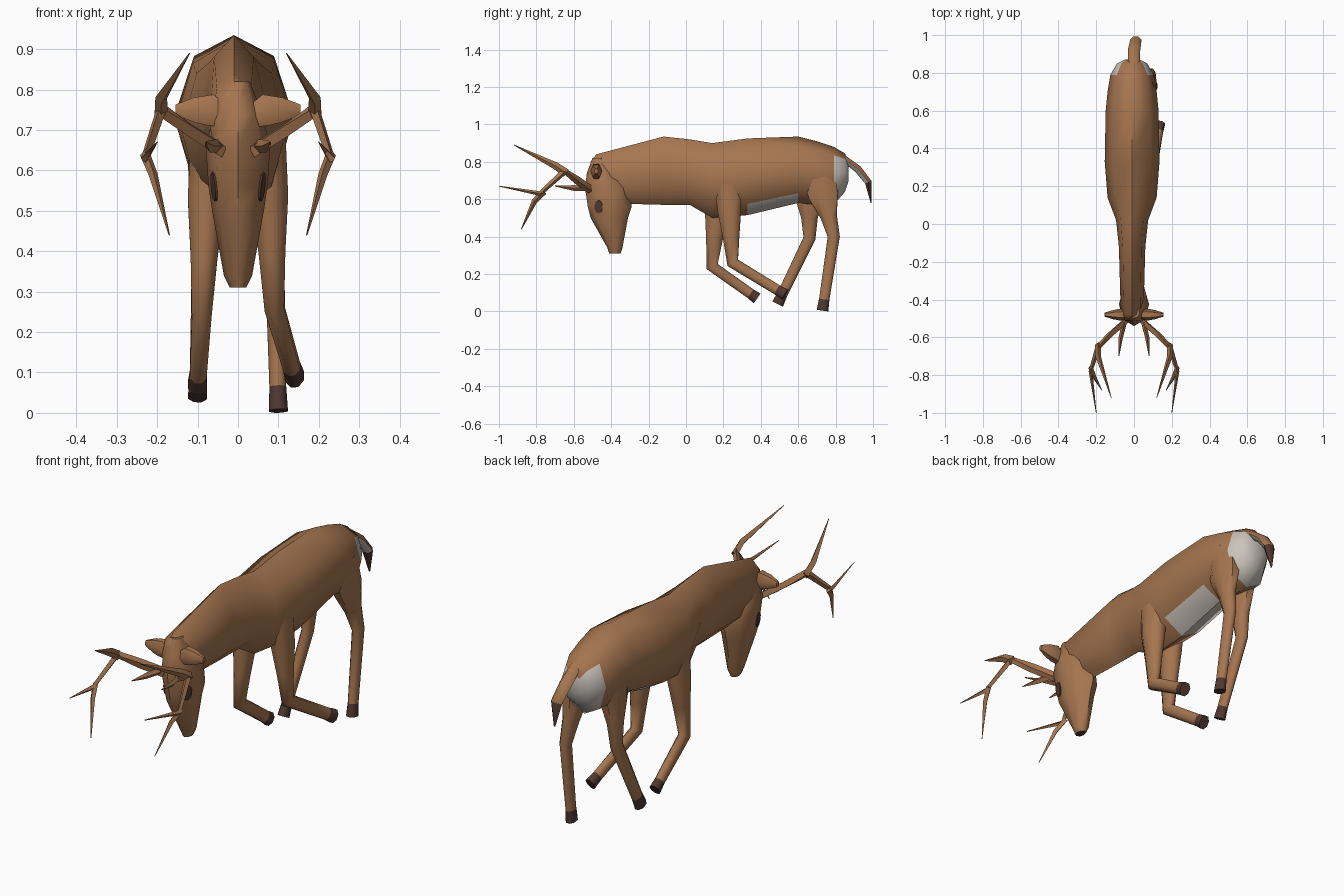
import bpy, bmesh, math
from mathutils import Vector

cube = bpy.data.objects.get("Cube")
if cube:
    bpy.data.objects.remove(cube, do_unlink=True)


def material(name, rgb):
    m = bpy.data.materials.new(name)
    m.use_nodes = True
    m.diffuse_color = (*rgb, 1)
    m.node_tree.nodes["Principled BSDF"].inputs["Base Color"].default_value = (*rgb, 1)
    return m


PALETTE = [
    material("brown_coat", (.38, .18, .08)),
    material("dark_brown", (.08, .04, .03)),
    material("pale_fur", (.6, .55, .5)),
]
COAT, DARK, PALE = range(len(PALETTE))
SIDEWAYS, BACKWARD, UPWARD = Vector((1, 0, 0)), Vector((0, 1, 0)), Vector((0, 0, 1))


def coat_only(segment, centre, normal):
    return COAT


def loft(name, points, radii, sides=8, ref=SIDEWAYS, along=None, rule=coat_only, turn=0):
    """Skin elliptical rings along points. Each radius pair is (along ref, across it).
    rule(segment, centre, normal) picks the material of each face."""
    bm = bmesh.new()
    points = [Vector(p) for p in points]
    last = len(points) - 1
    rings = []
    for i, (point, (wide, deep)) in enumerate(zip(points, radii)):
        tangent = along
        if tangent is None:
            before = point - points[max(i - 1, 0)]
            after = points[min(i + 1, last)] - point
            tangent = (before.normalized() + after.normalized()).normalized()
        u = (ref - tangent * ref.dot(tangent)).normalized()
        v = tangent.cross(u)
        angles = [math.tau * k / sides + turn for k in range(sides)]
        rings.append([bm.verts.new(point + u * wide * math.cos(a) + v * deep * math.sin(a))
                      for a in angles])
    segment = {}
    for i in range(last):
        for k in range(sides):
            j = (k + 1) % sides
            face = bm.faces.new((rings[i][k], rings[i][j], rings[i + 1][j], rings[i + 1][k]))
            segment[face] = i
    segment[bm.faces.new(rings[0])] = -1
    segment[bm.faces.new(rings[-1])] = last
    bmesh.ops.recalc_face_normals(bm, faces=bm.faces[:])
    for face, i in segment.items():
        face.smooth = True
        face.material_index = rule(i, face.calc_center_median(), face.normal)
    mesh = bpy.data.meshes.new(name)
    bm.to_mesh(mesh)
    bm.free()
    for m in PALETTE:
        mesh.materials.append(m)
    mesh.set_sharp_from_angle(angle=math.radians(55))
    ob = bpy.data.objects.new(name, mesh)
    bpy.context.collection.objects.link(ob)
    return ob


def mirrored(points, sign):
    return [(sign * x, y, z) for x, y, z in points]


# Neck and trunk sections: y, top, bottom, half width
trunk = [
    (-.51, .8, .66, .04), (-.48, .84, .58, .06), (-.12, .935, .57, .07),
    (.02, .92, .57, .085), (.14, .9, .5, .13), (.33, .925, .515, .145),
    (.6, .935, .58, .14), (.7, .91, .57, .13), (.79, .88, .57, .115),
    (.85, .845, .64, .08), (.87, .79, .7, .04),
]


def trunk_rule(segment, centre, normal):
    belly = .3 < centre.y < .6 and normal.z < -.8
    rump = centre.y > .81 and centre.z < .8 and normal.y > .4
    return PALE if belly or rump else COAT


loft("body", [(-.01, y, (top + low) / 2) for y, top, low, w in trunk],
     [(w, (top - low) / 2) for y, top, low, w in trunk], along=BACKWARD, rule=trunk_rule)

# Hanging head sections: z, front, back, half width
skull = [
    (.82, -.5, -.44, .03), (.74, -.53, -.37, .06), (.66, -.54, -.31, .08),
    (.56, -.525, -.29, .073), (.5, -.51, -.31, .064), (.34, -.42, -.34, .035),
    (.31, -.41, -.35, .02),
]


def muzzle_rule(segment, centre, normal):
    return DARK if segment == len(skull) - 1 else COAT


head = loft("head", [(0, (front + back) / 2, z) for z, front, back, w in skull],
            [(w, (back - front) / 2) for z, front, back, w in skull],
            along=-UPWARD, rule=muzzle_rule)
bpy.context.view_layer.update()

# Antler branches: thickness at the root, then points from root to tip
antler = {
    "beam": (.02, [(.04, -.51, .65), (.12, -.58, .7), (.19, -.65, .75),
                   (.23, -.78, .63), (.2, -1, .67)]),
    "upper_tine": (.02, [(.19, -.64, .74), (.19, -.7, .78), (.12, -.92, .89)]),
    "lower_tine": (.015, [(.23, -.76, .64), (.21, -.81, .59), (.17, -.88, .44)]),
    "brow_tine": (.015, [(.05, -.52, .66), (.07, -.6, .66), (.08, -.7, .67)]),
}

for sign, side in ((1, "left"), (-1, "right")):
    # Eye plate laid on the cheek
    outward = SIDEWAYS * sign
    hit, spot, normal, index = head.ray_cast(outward + Vector((0, -.467, .56)), -outward)
    bpy.ops.mesh.primitive_cylinder_add(vertices=10, radius=1, depth=1, location=spot,
                                        rotation=normal.to_track_quat("Z", "Y").to_euler())
    eye = bpy.context.object
    eye.name = side + "_eye"
    eye.scale = (.023, .036, .009)
    eye.data.materials.append(PALETTE[DARK])

    # Leaf-shaped ear spread sideways
    ear = [(.03, -.48, .73), (.07, -.48, .75), (.11, -.48, .75), (.155, -.48, .75)]
    loft(side + "_ear", mirrored(ear, sign),
         [(h * .7, h) for h in (.03, .045, .035, .015)], sides=6, ref=BACKWARD)

    # Antler, each branch tapering to a point
    for part, (thick, points) in antler.items():
        tip = len(points) - 1
        taper = [thick * (1 - (i / tip) ** 3) + .002 for i in range(tip + 1)]
        loft(f"{side}_antler_{part}", mirrored(points, sign),
             [(r * .75, r) for r in taper], sides=4)


def hoof_rule(segment, centre, normal):
    return DARK if segment >= 4 else COAT


def leg(name, haunch, top, knee, foot):
    """Thick haunch narrowing to the knee, then a slim shank and a hoof."""
    top, knee, foot = Vector(top), Vector(knee), Vector(foot)
    points = [top, top.lerp(knee, .4), top.lerp(knee, .7), knee, knee.lerp(foot, .85), foot]
    depths = (haunch, haunch * .85, .048, .035, .03, .034)
    loft(name, points, [(min(d * .75, .05), d) for d in depths],
         rule=hoof_rule, turn=math.pi / 8)


leg("left_front_leg", .08, (.07, .22, .72), (.09, .25, .26), (.14, .53, .09))
leg("right_front_leg", .08, (-.07, .18, .72), (-.09, .14, .24), (-.1, .38, .07))
leg("left_hind_leg", .1, (.06, .7, .76), (.09, .79, .4), (.1, .73, .005))
leg("right_hind_leg", .1, (-.07, .66, .76), (-.09, .66, .39), (-.1, .49, .04))


# Tail with a dark tip and a pale underside
def tail_rule(segment, centre, normal):
    if segment >= 2:
        return DARK
    return PALE if normal.z < -.3 and normal.y < 0 else COAT


loft("tail", [(0, .84, .82), (0, .92, .76), (.01, .975, .69), (.01, .99, .58)],
     [(r, r * .7) for r in (.03, .033, .03, .004)], sides=6, rule=tail_rule)
